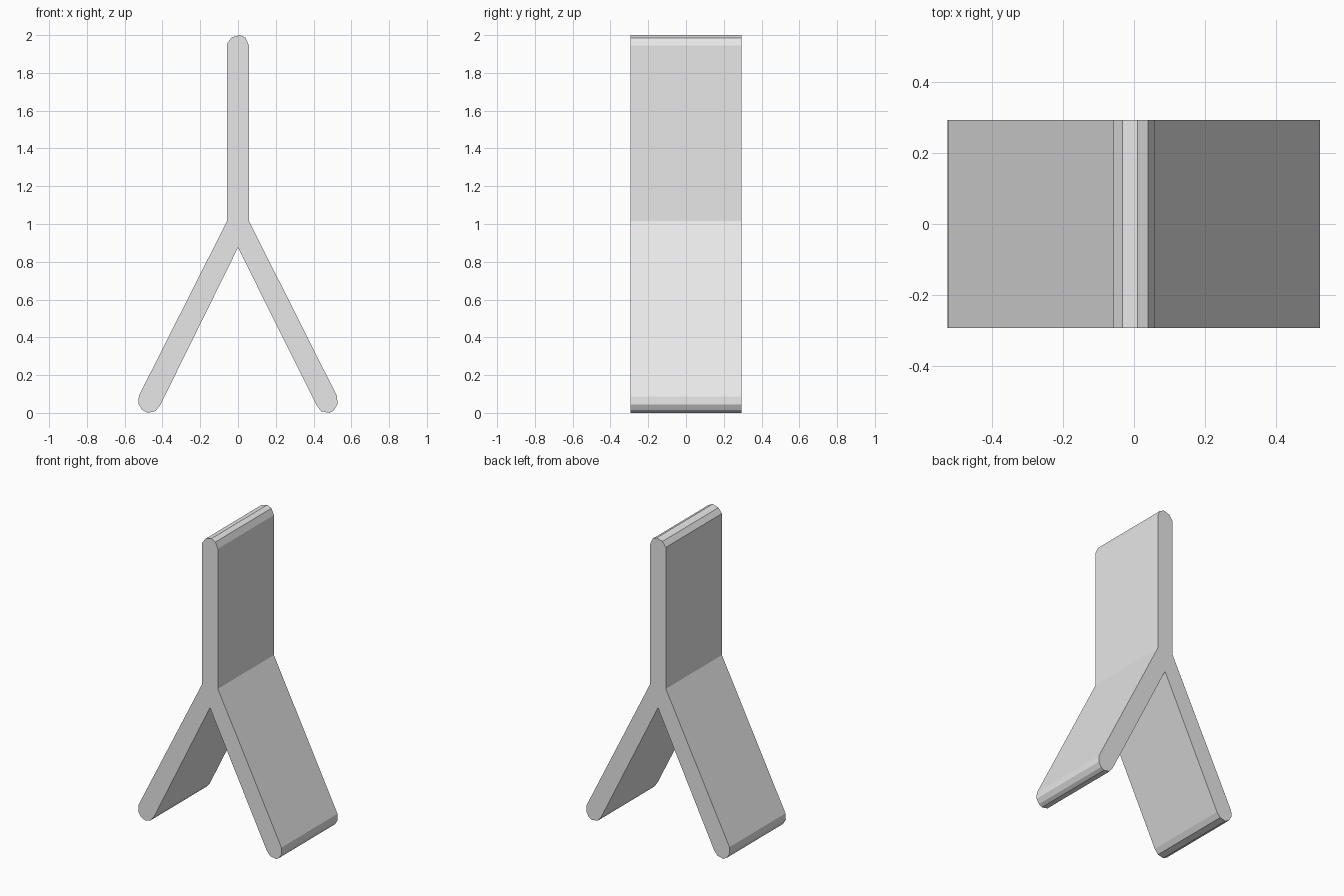
import bpy
import bmesh

default_cube = bpy.data.objects.get("Cube")
if default_cube:
    bpy.data.objects.remove(default_cube, do_unlink=True)

# Plain grey material
grey = bpy.data.materials.new("light grey")
grey.use_nodes = True
colour = (0.8, 0.8, 0.8, 1.0)
grey.diffuse_color = colour
grey.node_tree.nodes["Principled BSDF"].inputs["Base Color"].default_value = colour

DEPTH = 0.588


def extrude_profile(name, outline, depth):
    """Extrude an x-z outline along y, centred on y = 0."""
    bm = bmesh.new()
    face = bm.faces.new([bm.verts.new((x, -depth / 2, z)) for x, z in outline])
    result = bmesh.ops.extrude_face_region(bm, geom=[face])
    moved = [v for v in result["geom"] if isinstance(v, bmesh.types.BMVert)]
    bmesh.ops.translate(bm, verts=moved, vec=(0, depth, 0))
    bmesh.ops.recalc_face_normals(bm, faces=bm.faces)
    mesh = bpy.data.meshes.new(name)
    bm.to_mesh(mesh)
    bm.free()
    mesh.materials.append(grey)
    obj = bpy.data.objects.new(name, mesh)
    bpy.context.collection.objects.link(obj)
    return obj


# Outline pieces, running clockwise from the top of the upright
top_cap = [(-0.058, 1.955), (-0.033, 1.988), (0.01, 2.0), (0.04, 1.986), (0.058, 1.945)]
left_foot = [(0.525, 0.087), (0.526, 0.045), (0.508, 0.014), (0.485, 0.0),
             (0.441, 0.008), (0.416, 0.04)]
right_foot = [(-0.412, 0.04), (-0.437, 0.01), (-0.478, 0.0), (-0.508, 0.016),
              (-0.527, 0.048), (-0.525, 0.09)]
shoulder_left, crotch, shoulder_right = (0.058, 1.016), (0, 0.875), (-0.058, 1.016)

# Forked panel: upright blade with two splayed legs
extrude_profile(
    "forked_panel",
    top_cap + [shoulder_left] + left_foot + [crotch] + right_foot + [shoulder_right],
    DEPTH,
)
